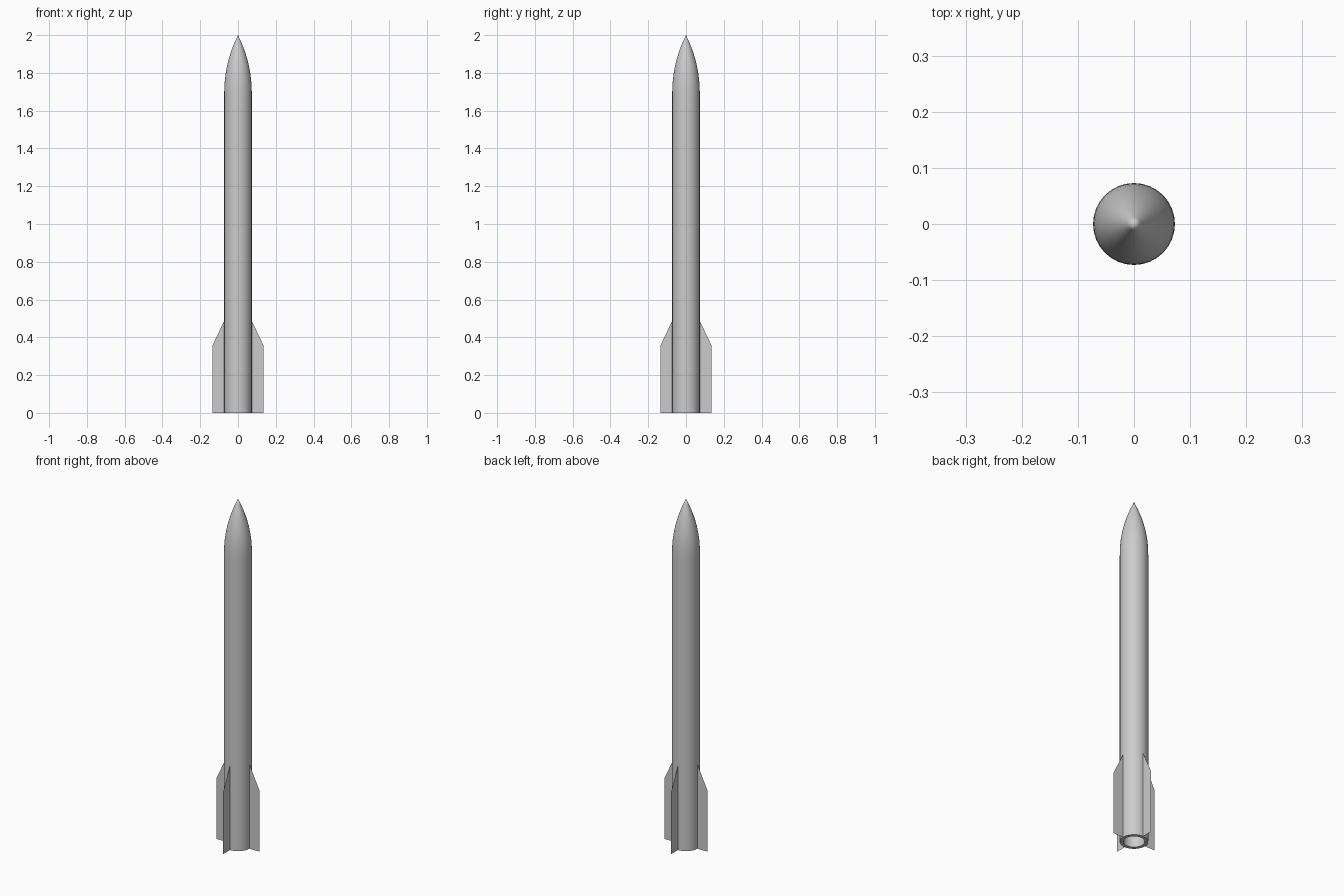
import bpy, bmesh, math

if "Cube" in bpy.data.objects:
    bpy.data.objects.remove(bpy.data.objects["Cube"])

R, INNER, SHOULDER, TOP, SIDES = 0.073, 0.055, 1.69, 2.0, 32


def finish(name, bm, smooth=True):
    me = bpy.data.meshes.new(name)
    bm.to_mesh(me)
    bm.free()
    ob = bpy.data.objects.new(name, me)
    bpy.context.collection.objects.link(ob)
    if smooth:
        bpy.ops.object.select_all(action='DESELECT')
        ob.select_set(True)
        bpy.context.view_layer.objects.active = ob
        bpy.ops.object.shade_smooth_by_angle(angle=math.radians(35))
    return ob


def lathe(name, profile, closed=False):
    bm = bmesh.new()
    vs = [bm.verts.new((r, 0, z)) for r, z in profile]
    pairs = list(zip(vs, vs[1:])) + ([(vs[-1], vs[0])] if closed else [])
    edges = [bm.edges.new(p) for p in pairs]
    bmesh.ops.spin(bm, geom=vs + edges, cent=(0, 0, 0), axis=(0, 0, 1),
                   angle=math.tau, steps=SIDES)
    bmesh.ops.remove_doubles(bm, verts=bm.verts, dist=1e-5)
    bmesh.ops.recalc_face_normals(bm, faces=bm.faces)
    return finish(name, bm)


# Hollow body tube, open at the bottom
lathe("body_tube", [(INNER, 0), (R, 0), (R, SHOULDER), (INNER, SHOULDER)], closed=True)

# Curved nose cone
steps = 12
nose = []
for i in range(steps + 1):
    t = i / steps
    nose.append((R * max(0, 1 - t ** 2.1), SHOULDER + (TOP - SHOULDER) * t))
lathe("nose_cone", [(0, SHOULDER)] + nose)

# Four paper-thin fins along the axes
fin_outline = [(R, 0), (0.136, 0), (0.136, 0.355), (R, 0.487)]
for i in range(4):
    a = i * math.pi / 2
    bm = bmesh.new()
    bm.faces.new([bm.verts.new((r * math.cos(a), r * math.sin(a), z)) for r, z in fin_outline])
    finish(f"fin_{i + 1}", bm, smooth=False)
